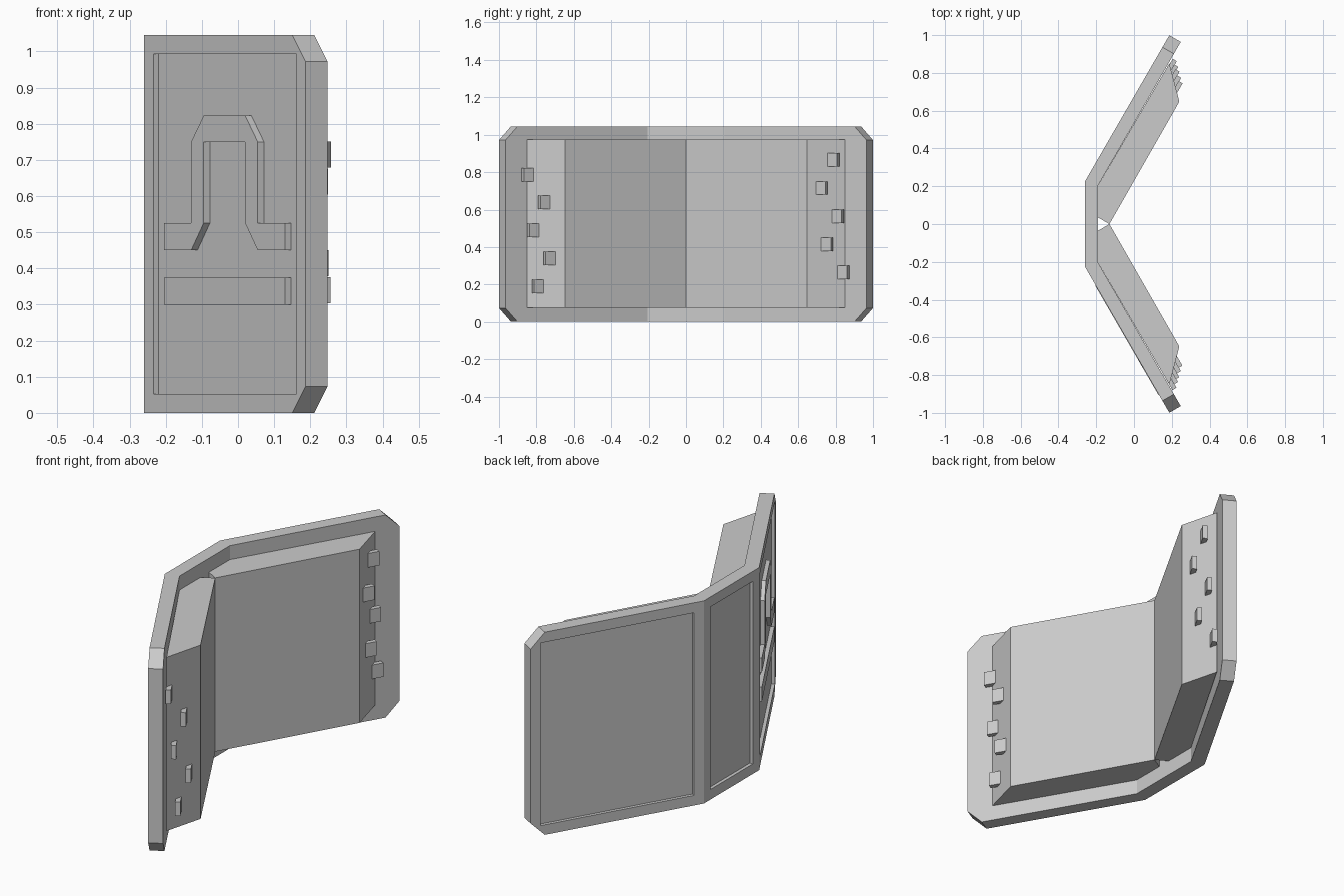
import bpy, bmesh
from mathutils import Vector

cube = bpy.data.objects.get("Cube")
if cube:
    bpy.data.objects.remove(cube)

grey = bpy.data.materials.new("plain grey")
grey.use_nodes = True
color = (0.6, 0.6, 0.6, 1)
grey.diffuse_color = color
grey.node_tree.nodes["Principled BSDF"].inputs["Base Color"].default_value = color

HEIGHT, LENGTH, THICK, RIM = 1.045, 0.894, 0.07, 0.073
HINGE = Vector((-0.26, 0.225, 0))      # outer corner where a wing meets the middle
ALONG = Vector((0.5, 0.866, 0))        # direction along the wing
INWARD = Vector((0.866, -0.5, 0))      # direction through the wing
INNER = (-0.19, 0.205)                 # inner corner of the bend


def wing_point(s, h, z, side):
    p = HINGE + ALONG * s + INWARD * h
    return Vector((p.x, p.y * side, z))


def prism(bm, points, offset):
    """Extrude a closed polygon by an offset vector."""
    face = bm.faces.new([bm.verts.new(p) for p in points])
    new = bmesh.ops.extrude_face_region(bm, geom=[face], use_keep_orig=True)["geom"]
    bmesh.ops.translate(bm, vec=offset, verts=[v for v in new if isinstance(v, bmesh.types.BMVert)])


def slab(bm, outline, h0, h1, side):
    """Extrude an outline drawn on the wing through the wing's thickness direction."""
    offset = wing_point(0, h1, 0, side) - wing_point(0, h0, 0, side)
    prism(bm, [wing_point(s, h0, z, side) for s, z in outline], offset)


def finish(name, bm):
    bmesh.ops.recalc_face_normals(bm, faces=bm.faces)
    mesh = bpy.data.meshes.new(name)
    bm.to_mesh(mesh)
    bm.free()
    mesh.materials.append(grey)
    obj = bpy.data.objects.new(name, mesh)
    bpy.context.collection.objects.link(obj)


# Bent shell
bm = bmesh.new()
half = [INNER, wing_point(LENGTH, THICK, 0, 1).xy, wing_point(LENGTH, 0, 0, 1).xy, HINGE.xy]
outline = half + [(x, -y) for x, y in reversed(half)]
prism(bm, [(x, y, 0) for x, y in outline], (0, 0, HEIGHT))
bmesh.ops.recalc_face_normals(bm, faces=bm.faces)
bm.normal_update()

# Sunken panels on the three outer faces
outer = [f for f in bm.faces if f.normal.x < -0.8]
for face in outer:
    bmesh.ops.inset_individual(bm, faces=[face], thickness=RIM)
    normal = face.normal.copy()
    floor = bmesh.ops.extrude_discrete_faces(bm, faces=[face])["faces"][0]
    # Rebuild the walls between the rim and the lowered floor
    rim_edges = [e for e in bm.edges if len(e.link_faces) == 1]
    bmesh.ops.translate(bm, vec=normal * -0.017, verts=floor.verts)
    bmesh.ops.bridge_loops(bm, edges=rim_edges)

# Chamfered corners at the wing ends
for side in (1, -1):
    for top in (True, False):
        z = HEIGHT - RIM if top else RIM
        bmesh.ops.bisect_plane(
            bm, geom=bm.verts[:] + bm.edges[:] + bm.faces[:],
            plane_co=wing_point(LENGTH, 0, z, side),
            plane_no=Vector((ALONG.x, ALONG.y * side, 1 if top else -1)),
            clear_outer=True)
        bmesh.ops.holes_fill(bm, edges=[e for e in bm.edges if e.is_boundary], sides=0)
finish("bent_shell", bm)

# Thick pads inside each wing
PAD = [(-0.13, 0), (0.24, 0.648), (0.187, 0.85), INNER, (-0.19, 0.035)]
for name, side in (("back_pad", 1), ("front_pad", -1)):
    bm = bmesh.new()
    prism(bm, [(x, y * side, 0.077) for x, y in PAD], (0, 0, 0.896))
    finish(name, bm)

# Small plates standing out of the sloped pad ends
back_plates = [(0.79, 0.865), (0.728, 0.715), (0.815, 0.565), (0.757, 0.415), (0.845, 0.265)]
front_plates = [(0.85, 0.785), (0.762, 0.64), (0.82, 0.49), (0.733, 0.34), (0.795, 0.19)]
for name, side, spots in (("back_plates", 1, back_plates), ("front_plates", -1, front_plates)):
    bm = bmesh.new()
    for y, z in spots:
        p = Vector((0.24 - 0.265 * (y - 0.648), y, 0)) - HINGE
        s, h = p.dot(ALONG), p.dot(INWARD)
        a, b = 0.034, 0.036
        slab(bm, [(s - a, z - b), (s + a, z - b), (s + a, z + b), (s - a, z + b)], h, h + 0.025, side)
    finish(name, bm)

# Raised arch and bar in the front wing's sunken panel
MID = 0.45
arch = [(0.335, 0.45), (0.335, 0.525), (0.184, 0.525), (0.184, 0.75), (0.115, 0.822)]
arch_inside = [(0.115, 0.75), (0.115, 0.525), (0.184, 0.45)]
left = arch_inside[::1] + arch[:1]
bm = bmesh.new()
outer_path = [(MID - d, z) for d, z in arch] + [(MID + d, z) for d, z in reversed(arch)]
inner_path = [(MID + d, z) for d, z in reversed(arch_inside)] + [(MID - d, z) for d, z in arch_inside]
slab(bm, outer_path + inner_path, 0.018, -0.003, -1)
finish("raised_arch", bm)

bm = bmesh.new()
slab(bm, [(MID - 0.335, 0.3), (MID + 0.335, 0.3), (MID + 0.335, 0.375), (MID - 0.335, 0.375)], 0.018, -0.003, -1)
finish("raised_bar", bm)
